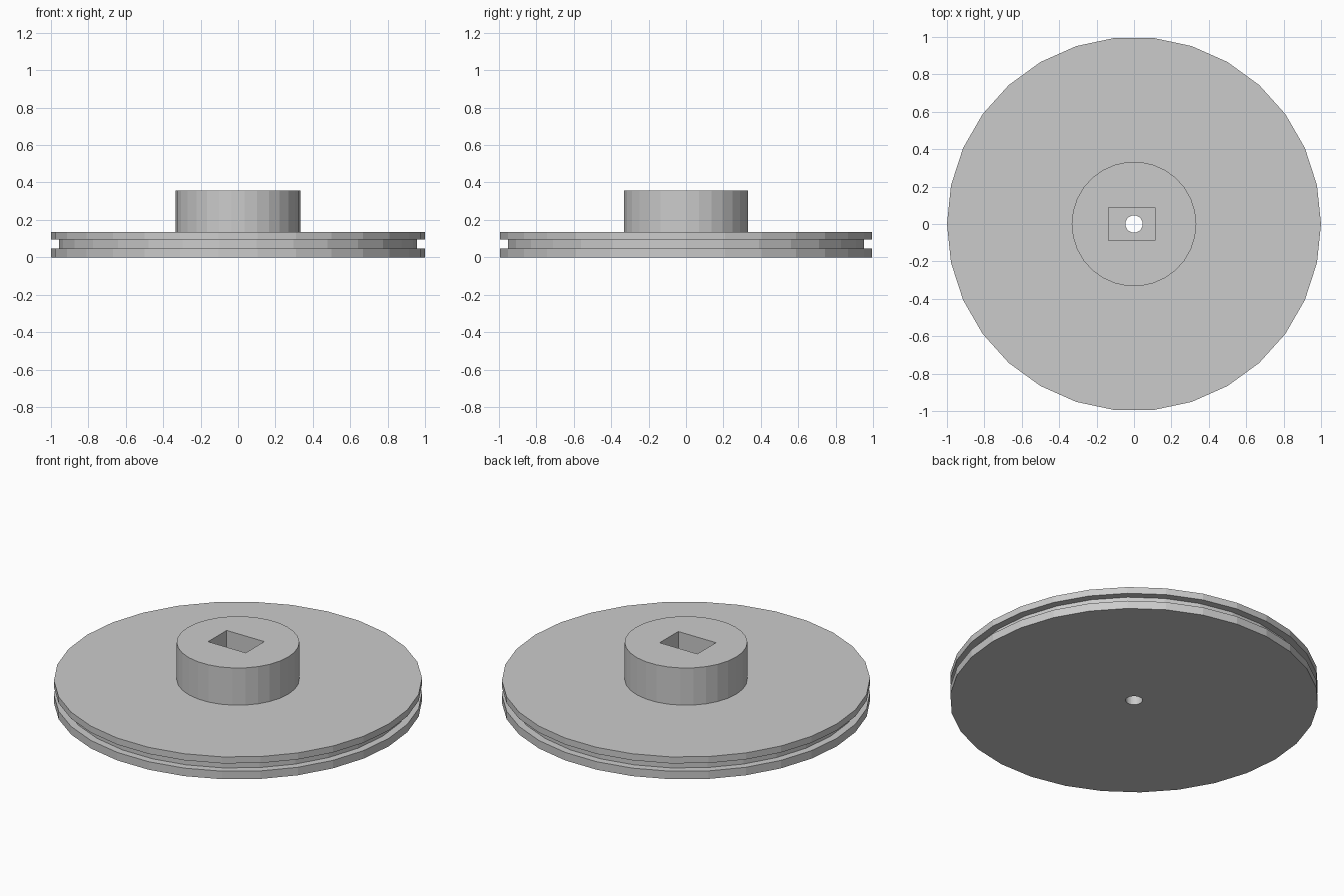
import bpy
import bmesh
from math import cos, sin, tau

SEGMENTS = 30
RIM, GROOVE, HUB, BORE = 1.0, 0.957, 0.333, 0.046
GROOVE_LOW, GROOVE_HIGH, WHEEL_TOP, HUB_TOP = 0.048, 0.095, 0.134, 0.357

if "Cube" in bpy.data.objects:
    bpy.data.objects.remove(bpy.data.objects["Cube"])

grey = bpy.data.materials.new("plain_grey")
grey.use_nodes = True
colour = (0.6, 0.6, 0.6, 1)
grey.diffuse_color = colour
grey.node_tree.nodes["Principled BSDF"].inputs["Base Color"].default_value = colour


def add_object(name, bm):
    bmesh.ops.recalc_face_normals(bm, faces=bm.faces)
    mesh = bpy.data.meshes.new(name)
    bm.to_mesh(mesh)
    bm.free()
    mesh.materials.append(grey)
    obj = bpy.data.objects.new(name, mesh)
    bpy.context.collection.objects.link(obj)
    return obj


def lathe(name, profile):
    """Turn a (radius, height) profile into a solid with flat end caps."""
    bm = bmesh.new()
    rings = [[bm.verts.new((r * cos(tau * i / SEGMENTS), r * sin(tau * i / SEGMENTS), z))
              for i in range(SEGMENTS)] for r, z in profile]
    for low, high in zip(rings, rings[1:]):
        for i in range(SEGMENTS):
            j = (i + 1) % SEGMENTS
            bm.faces.new((low[i], low[j], high[j], high[i]))
    bm.faces.new(rings[0])
    bm.faces.new(rings[-1])
    return add_object(name, bm)


def box(name, low, high):
    bm = bmesh.new()
    bmesh.ops.create_cube(bm, size=1)
    for v in bm.verts:
        v.co = [a + (b - a) * (c + 0.5) for a, b, c in zip(low, high, v.co)]
    return add_object(name, bm)


def cut(target, cutter):
    mod = target.modifiers.new(cutter.name, "BOOLEAN")
    mod.operation = "DIFFERENCE"
    mod.solver = "EXACT"
    mod.object = cutter
    bpy.context.view_layer.objects.active = target
    bpy.ops.object.modifier_apply(modifier=mod.name)
    bpy.data.objects.remove(cutter)


# Grooved wheel with its raised hub, turned as one piece
pulley = lathe("grooved_wheel_and_hub", [
    (RIM, 0), (RIM, GROOVE_LOW), (GROOVE, GROOVE_LOW), (GROOVE, GROOVE_HIGH),
    (RIM, GROOVE_HIGH), (RIM, WHEEL_TOP), (HUB, WHEEL_TOP), (HUB, HUB_TOP)])

# Rectangular socket in the hub, then the bore through the middle
cut(pulley, box("socket_cutter", (-0.137, -0.088, WHEEL_TOP), (0.113, 0.088, 0.5)))
cut(pulley, lathe("bore_cutter", [(BORE, -0.1), (BORE, 0.5)]))
